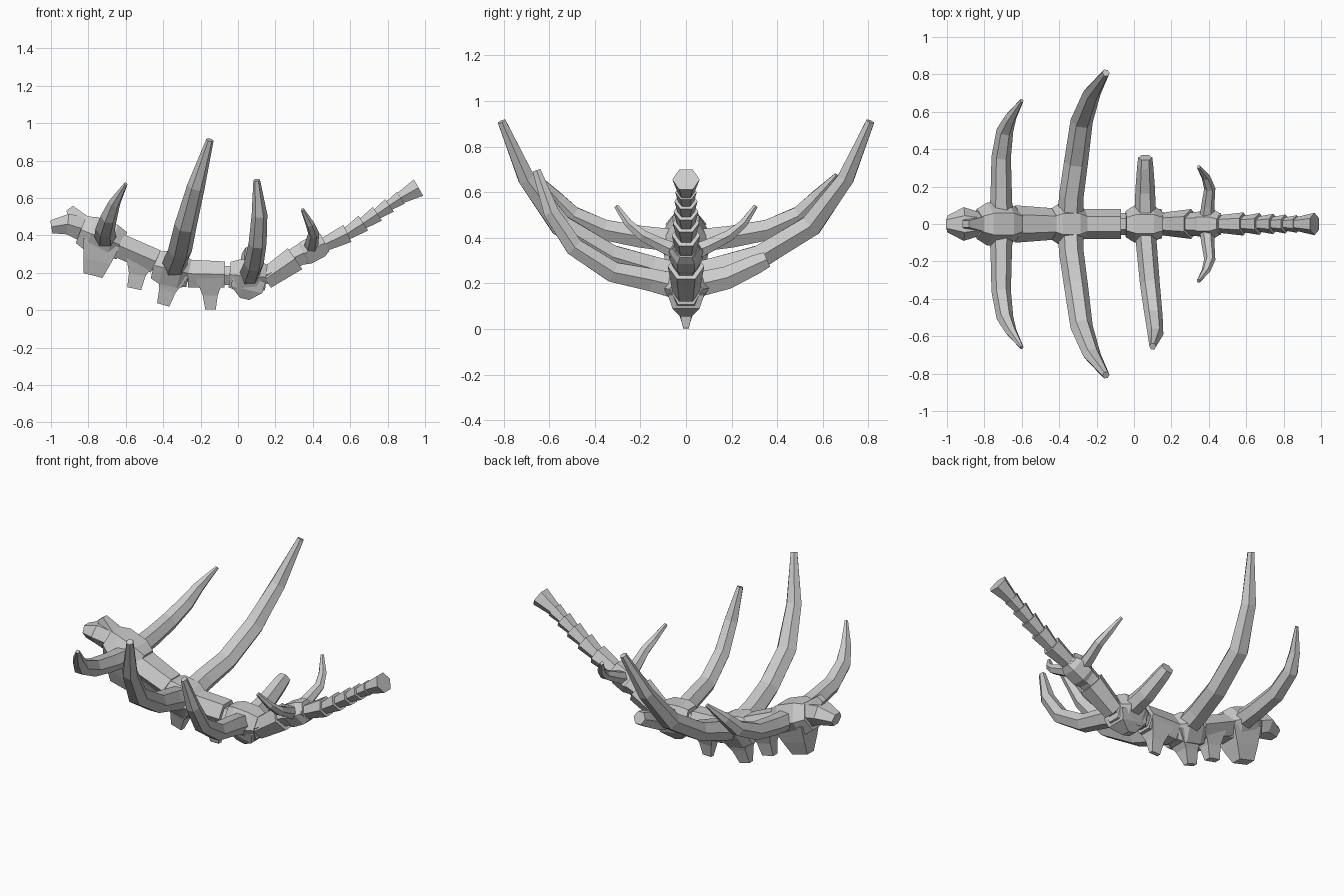
import bpy, bmesh, math
from mathutils import Vector

X, Y = Vector((1, 0, 0)), Vector((0, 1, 0))


def loft(name, stations, ref, sides=6):
    """Skin rings along a path; station = (point, half size along ref, half size across)."""
    bm = bmesh.new()
    pts = [Vector(s[0]) for s in stations]
    off = math.pi / 4 if sides == 4 else 0
    top = math.sin(math.pi / 3) if sides == 6 else math.sin(math.pi / 4)
    wide = 1 if sides == 6 else math.cos(math.pi / 4)
    rings = []
    for i, (p, w, h) in enumerate(stations):
        t = (pts[min(i + 1, len(pts) - 1)] - pts[max(i - 1, 0)]).normalized()
        a = (ref - t * ref.dot(t)).normalized()
        b = t.cross(a)
        ring = []
        for k in range(sides):
            ang = off + 2 * math.pi * k / sides
            ring.append(bm.verts.new(pts[i] + a * (w * math.cos(ang) / wide)
                                     + b * (h * math.sin(ang) / top)))
        rings.append(ring)
    for r0, r1 in zip(rings, rings[1:]):
        for k in range(sides):
            n = (k + 1) % sides
            bm.faces.new((r0[k], r0[n], r1[n], r1[k]))
    bm.faces.new(rings[0])
    bm.faces.new(rings[-1])
    bmesh.ops.recalc_face_normals(bm, faces=bm.faces)
    me = bpy.data.meshes.new(name)
    bm.to_mesh(me)
    bm.free()
    ob = bpy.data.objects.new(name, me)
    bpy.context.collection.objects.link(ob)
    return ob


def segment(name, p0, p1, profile):
    """Straight spine piece between two (x, z) points; profile = (t, half width, half height)."""
    a, b = Vector((p0[0], 0, p0[1])), Vector((p1[0], 0, p1[1]))
    return loft(name, [(a.lerp(b, t), w, h) for t, w, h in profile], Y)


# thin core linking the vertebrae
core = [(-.85, .43), (-.72, .385), (-.53, .30), (-.35, .215), (-.16, .19),
        (.05, .18), (.16, .19), (.30, .275), (.46, .355)]
loft("spine_core", [((x, 0, z), .06, .05) for x, z in core], Y)

# neck end with its top spike
loft("neck_end", [((-.998, 0, .445), .045, .035), ((-.91, 0, .46), .09, .055),
                  ((-.80, 0, .425), .055, .07)], Y)
loft("neck_spike", [((-.83, 0, .45), .045, .06), ((-.90, 0, .545), .018, .022)], Y, 4)

# vertebrae that carry ribs
for i, (p0, p1, w, h) in enumerate([((-.84, .43), (-.62, .345), .115, .095),
                                    ((-.45, .24), (-.26, .195), .11, .09),
                                    ((-.045, .19), (.15, .175), .10, .085),
                                    ((.33, .29), (.465, .36), .075, .065)]):
    segment(f"rib_vertebra_{i + 1}", p0, p1,
            [(0, w * .7, h * .8), (.25, w, h), (.75, w, h), (1, w * .7, h * .8)])

# plain vertebrae between them
for i, (p0, p1, w0, h0, w1, h1) in enumerate([
        ((-.635, .345), (-.44, .26), .10, .065, .085, .065),
        ((-.265, .195), (-.07, .19), .08, .075, .08, .07),
        ((.145, .165), (.305, .275), .06, .055, .08, .068),
        ((.29, .275), (.38, .32), .06, .05, .07, .06)]):
    segment(f"plain_vertebra_{i + 1}", p0, p1, [(0, w0, h0), (1, w1, h1)])

# tail: flared pieces stacked into each other
tail = [(.45, .345), (.585, .41), (.67, .465), (.745, .515), (.81, .56), (.87, .60)]
for i, (p0, p1) in enumerate(zip(tail, tail[1:])):
    s = 1 - .06 * i
    segment(f"tail_vertebra_{i + 1}", p0, p1, [(-.1, .045 * s, .034 * s), (1, .062 * s, .05 * s)])
segment("tail_tip", (.86, .595), (.965, .655), [(0, .035, .03), (1, .06, .05)])

# keels hanging under the vertebrae: base, tip, half widths and half lengths
keels = [((-.73, .36), (-.775, .185), (.09, .06, .03), (.10, .075, .052)),
         ((-.52, .28), (-.555, .115), (.07, .035, .02), (.08, .045, .038)),
         ((-.35, .20), (-.40, .028), (.08, .04, .015), (.09, .045, .034)),
         ((-.15, .17), (-.147, .003), (.07, .03, .012), (.075, .04, .028)),
         ((.06, .17), (.035, .06), (.08, .06, .025), (.09, .085, .025))]
for i, (a, b, w, h) in enumerate(keels):
    a, b = Vector((a[0], 0, a[1])), Vector((b[0], 0, b[1]))
    loft(f"keel_{i + 1}", [(a.lerp(b, t), w[k], h[k]) for k, t in enumerate((0, .55, 1))], Y, 4)

# ribs: path as (x, outward y, z), half width, half thickness
rib_1 = [((-.71, .03, .385), .062, .05), ((-.71, .2, .405), .056, .048), ((-.71, .36, .435), .052, .045),
         ((-.69, .5, .50), .045, .04), ((-.66, .57, .575), .032, .03), ((-.60, .66, .675), .01, .01)]
rib_2 = [((-.34, .03, .23), .068, .06), ((-.335, .15, .265), .066, .055), ((-.31, .33, .32), .064, .05),
         ((-.28, .55, .455), .06, .048), ((-.225, .70, .66), .048, .036), ((-.15, .808, .91), .02, .018)]
rib_3 = [((.06, .03, .185), .056, .055), ((.07, .15, .215), .055, .05), ((.085, .32, .25), .053, .045),
         ((.105, .49, .36), .048, .04), ((.115, .59, .51), .042, .034), ((.10, .655, .695), .018, .018)]
rib_3_stub = [((.06, .03, .19), .056, .055), ((.06, .18, .225), .053, .05),
              ((.06, .31, .285), .043, .042), ((.06, .355, .305), .038, .034)]
rib_4 = [((.39, .03, .335), .04, .035), ((.395, .10, .365), .035, .03), ((.405, .19, .41), .03, .024),
         ((.385, .25, .46), .024, .018), ((.345, .305, .538), .01, .01)]
for side, label in ((1, "back"), (-1, "front")):
    third = rib_3_stub if side > 0 else rib_3
    for i, rib in enumerate((rib_1, rib_2, third, rib_4)):
        loft(f"{label}_rib_{i + 1}", [((x, y * side, z), w, h) for (x, y, z), w, h in rib], X)
